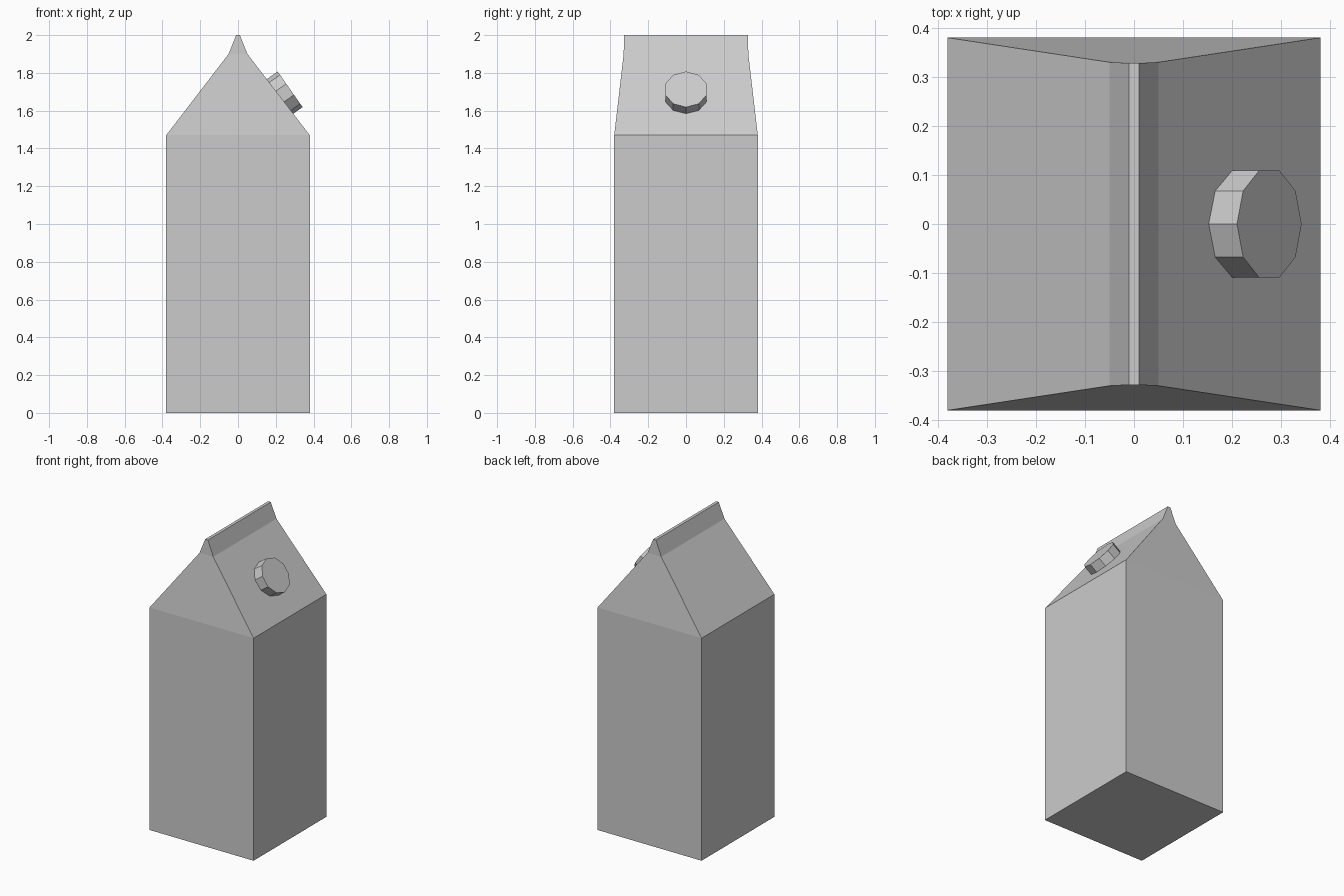
import bpy, bmesh
from math import radians
from mathutils import Matrix, Vector

if "Cube" in bpy.data.objects:
    bpy.data.objects.remove(bpy.data.objects["Cube"])


def add_object(name, bm):
    bmesh.ops.recalc_face_normals(bm, faces=bm.faces)
    mesh = bpy.data.meshes.new(name)
    bm.to_mesh(mesh)
    bm.free()
    obj = bpy.data.objects.new(name, mesh)
    bpy.context.collection.objects.link(obj)
    return obj


# Carton: rectangular sections (half x, half y, z) lofted upward
sections = [(0.38, 0.38, 0), (0.38, 0.38, 1.47), (0.05, 0.33, 1.90), (0.01, 0.328, 2.0)]
bm = bmesh.new()
rings = [[bm.verts.new((sx * hx, sy * hy, z))
          for sx, sy in ((-1, -1), (1, -1), (1, 1), (-1, 1))]
         for hx, hy, z in sections]
for low, high in zip(rings, rings[1:]):
    for i in range(4):
        j = (i + 1) % 4
        bm.faces.new((low[i], low[j], high[j], high[i]))
bm.faces.new(rings[0])
bm.faces.new(rings[-1])
add_object("carton", bm)

# Screw cap: ten-sided disc set into the right roof slope
depth, tilt = 0.09, radians(55)
rot = Matrix.Rotation(tilt, 4, 'Y')
outer_centre = Vector((0.276, 0, 1.713))
centre = outer_centre - rot @ Vector((0, 0, depth / 2))
bm = bmesh.new()
bmesh.ops.create_cone(bm, cap_ends=True, segments=10, radius1=0.115, radius2=0.115,
                      depth=depth)
# Turn so that one corner points straight up the slope
corner = bm.verts[:][0].co
angle = Vector((corner.x, corner.y)).angle_signed(Vector((1, 0)))
bm.transform(Matrix.Translation(centre) @ rot @ Matrix.Rotation(-angle, 4, 'Z'))
add_object("screw_cap", bm)
